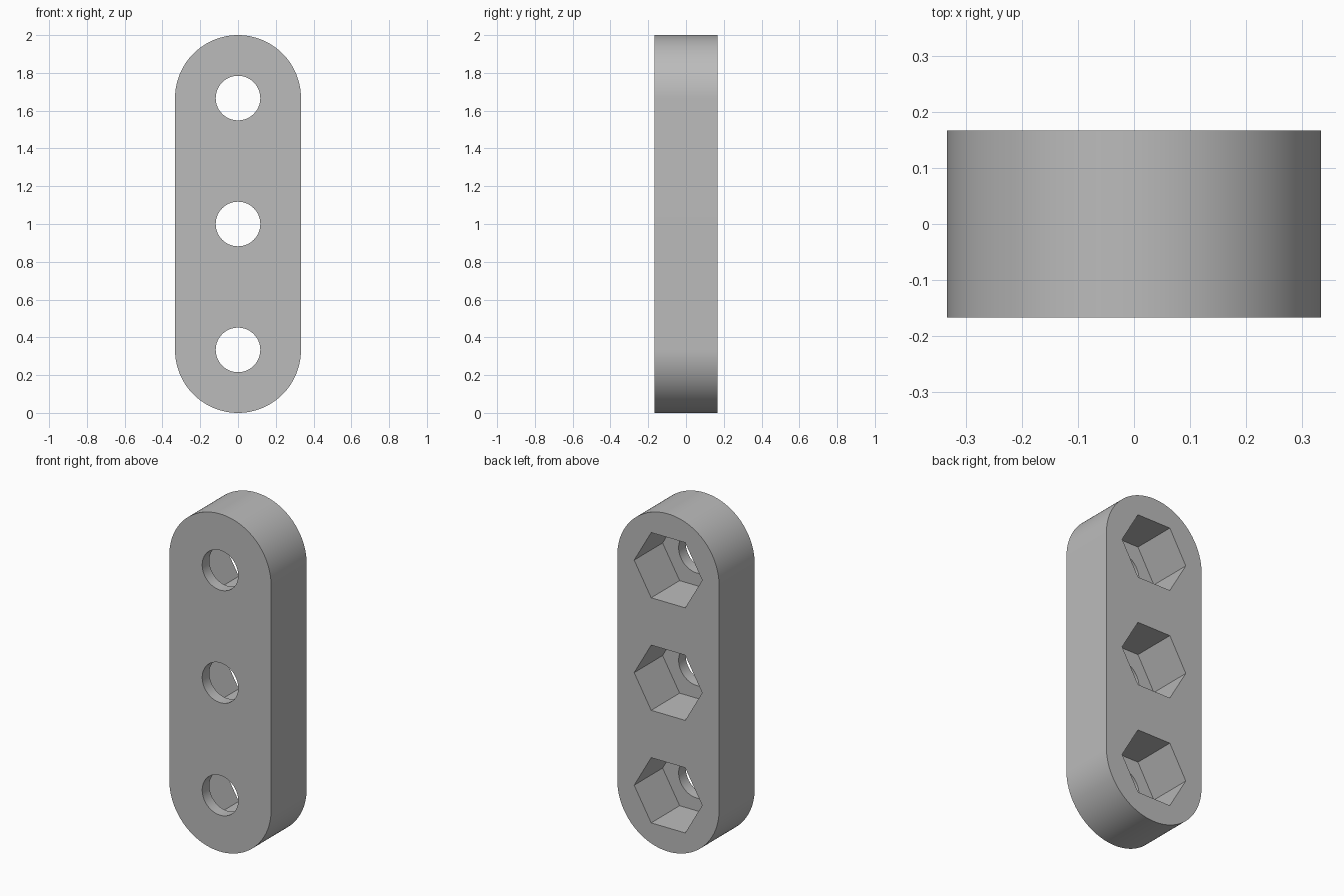
import bpy, bmesh
from math import pi, sin, cos, radians

if "Cube" in bpy.data.objects:
    bpy.data.objects.remove(bpy.data.objects["Cube"], do_unlink=True)

RADIUS = 1 / 3        # end radius and half width
HALF = 1 / 6          # half thickness
WALL = 0.067          # floor left in front of each nut pocket
BORE = 0.118
NUT = 0.223
CENTRES = (RADIUS, 1.0, 2 - RADIUS)

grey = bpy.data.materials.new("grey")
grey.use_nodes = True
colour = (0.5, 0.5, 0.5, 1)
grey.diffuse_color = colour
grey.node_tree.nodes["Principled BSDF"].inputs["Base Color"].default_value = colour


def arc(cz, r, start, end, n):
    """Points of an arc in the xz plane, n steps, both ends included."""
    angles = [start + (end - start) * i / n for i in range(n + 1)]
    return [(r * cos(a), cz + r * sin(a)) for a in angles]


def prism(name, outline, y0, y1):
    """Extrude an xz outline from y0 to y1."""
    bm = bmesh.new()
    face = bm.faces.new([bm.verts.new((x, y0, z)) for x, z in outline])
    side = bmesh.ops.extrude_face_region(bm, geom=[face])["geom"]
    moved = [v for v in side if isinstance(v, bmesh.types.BMVert)]
    bmesh.ops.translate(bm, verts=moved, vec=(0, y1 - y0, 0))
    bmesh.ops.recalc_face_normals(bm, faces=bm.faces)
    mesh = bpy.data.meshes.new(name)
    bm.to_mesh(mesh)
    bm.free()
    mesh.materials.append(grey)
    obj = bpy.data.objects.new(name, mesh)
    bpy.context.collection.objects.link(obj)
    return obj


# Round-ended plate
outline = arc(CENTRES[-1], RADIUS, 0, pi, 64) + arc(CENTRES[0], RADIUS, pi, 2 * pi, 64)
plate = prism("plate", outline, -HALF, HALF)
bpy.context.view_layer.objects.active = plate
plate.select_set(True)


def cut(cz, r, sides, y0):
    """Cut a regular hole from y0 out through the back."""
    cutter = prism("hole_cutter", arc(cz, r, 0, 2 * pi, sides)[:-1], y0, HALF + 0.1)
    cutter.hide_render = True
    mod = plate.modifiers.new("hole", "BOOLEAN")
    mod.operation = "DIFFERENCE"
    mod.solver = "EXACT"
    mod.object = cutter
    bpy.ops.object.modifier_apply(modifier=mod.name)
    bpy.data.objects.remove(cutter, do_unlink=True)


# Round bolt holes with hexagonal nut pockets at the back
for z in CENTRES:
    cut(z, NUT, 6, -HALF + WALL)
    cut(z, BORE, 64, -HALF - 0.1)

bpy.ops.object.shade_smooth_by_angle(angle=radians(30))
